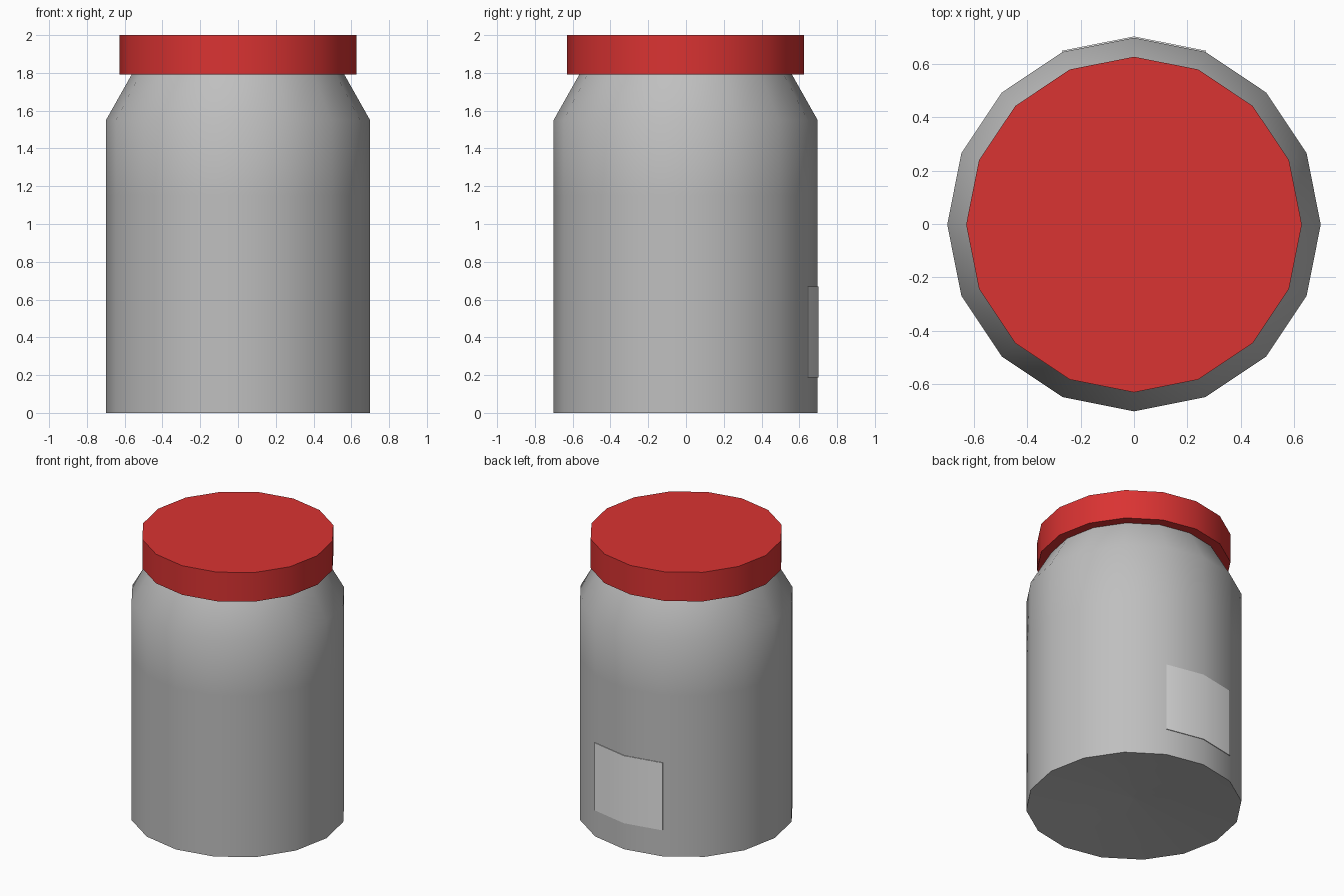
import bpy, bmesh, math

if "Cube" in bpy.data.objects:
    bpy.data.objects.remove(bpy.data.objects["Cube"])

SIDES = 16
CY = -0.002  # jar axis, shifted so jar plus label is centred


def material(name, rgb):
    m = bpy.data.materials.new(name)
    m.diffuse_color = (*rgb, 1.0)
    m.use_nodes = True
    m.node_tree.nodes["Principled BSDF"].inputs["Base Color"].default_value = m.diffuse_color
    return m


def finish(name, bm, mat, angle=40):
    bmesh.ops.recalc_face_normals(bm, faces=bm.faces[:])
    mesh = bpy.data.meshes.new(name)
    bm.to_mesh(mesh)
    bm.free()
    mesh.materials.append(mat)
    ob = bpy.data.objects.new(name, mesh)
    bpy.context.collection.objects.link(ob)
    bpy.ops.object.select_all(action='DESELECT')
    ob.select_set(True)
    bpy.context.view_layer.objects.active = ob
    bpy.ops.object.shade_smooth_by_angle(angle=math.radians(angle))
    return ob


def lathe(name, profile, mat, cap_bottom=False, cap_top=False):
    """Solid of revolution from (radius, z) rings, optionally capped."""
    bm = bmesh.new()
    rings = []
    for r, z in profile:
        rings.append([bm.verts.new((r * math.cos(2 * math.pi * i / SIDES),
                                    CY + r * math.sin(2 * math.pi * i / SIDES), z))
                      for i in range(SIDES)])
    for a, b in zip(rings, rings[1:]):
        for i in range(SIDES):
            j = (i + 1) % SIDES
            bm.faces.new((a[i], a[j], b[j], b[i]))
    if cap_bottom:
        bm.faces.new(rings[0])
    if cap_top:
        bm.faces.new(rings[-1])
    return finish(name, bm, mat)


grey = material("jar grey", (0.52, 0.52, 0.52))
red = material("lid red", (0.70, 0.033, 0.032))
light = material("label light grey", (0.80, 0.80, 0.80))

# Jar body with a shallow hollow base and sloping shoulder
lathe("jar_body", [(0.02, 0.06), (0.699, 0), (0.699, 1.15), (0.699, 1.55), (0.558, 1.80)],
      grey, cap_bottom=True)

# Screw lid
lathe("lid", [(0.628, 1.792), (0.628, 2.0)], red, cap_bottom=True, cap_top=True)

# Thin label wrapped over the two rear facets
bm = bmesh.new()
columns = []
for k in (3, 4, 5):
    a = 2 * math.pi * k / SIDES
    columns.append([bm.verts.new((r * math.cos(a), CY + r * math.sin(a), z))
                    for r, z in ((0.697, 0.188), (0.704, 0.188), (0.704, 0.67), (0.697, 0.67))])
for a, b in zip(columns, columns[1:]):
    for i in range(4):
        j = (i + 1) % 4
        bm.faces.new((a[i], a[j], b[j], b[i]))
bm.faces.new(columns[0])
bm.faces.new(columns[-1])
finish("label", bm, light)
